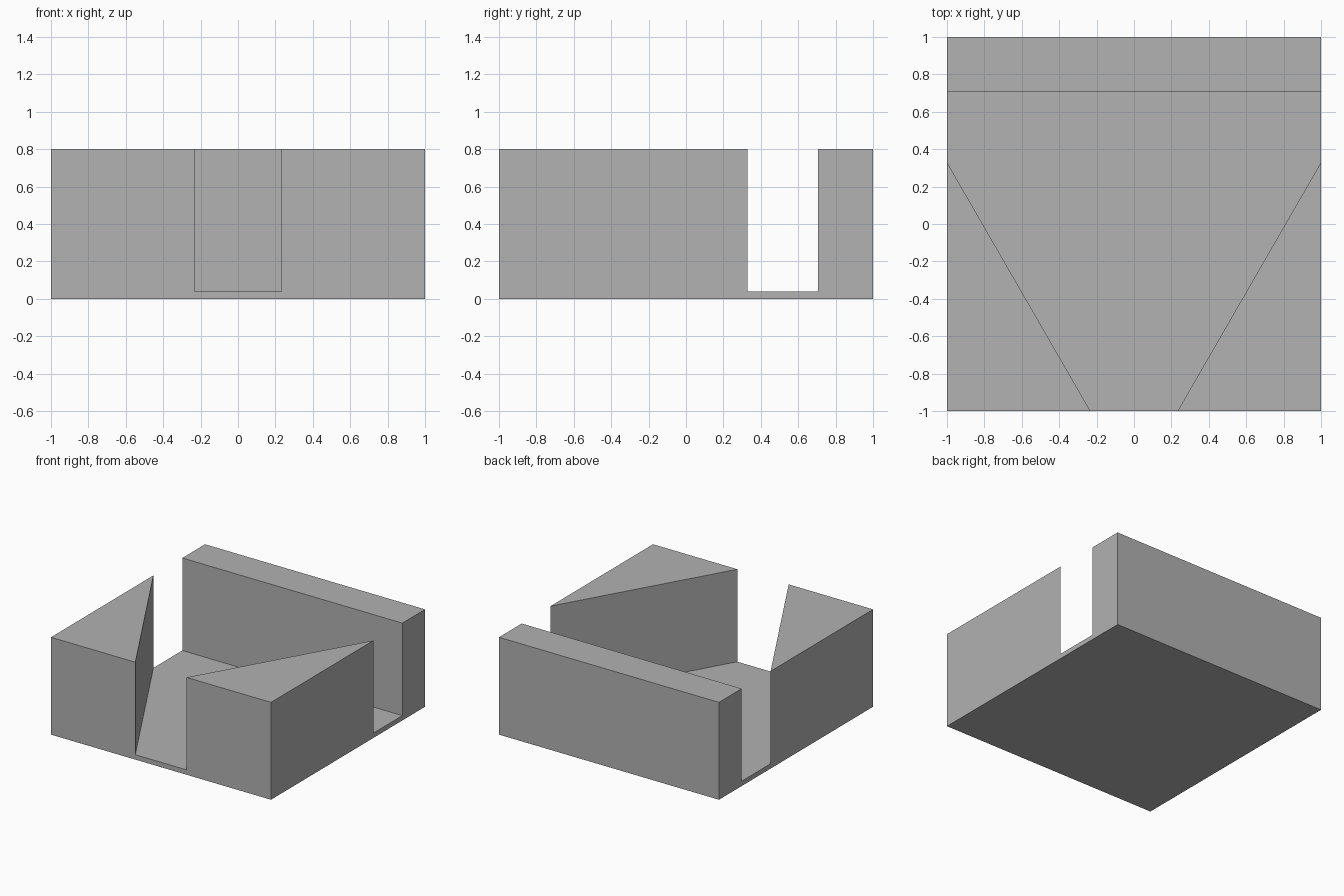
import bpy
import bmesh
from mathutils import Vector

old = bpy.data.objects.get("Cube")
if old:
    bpy.data.objects.remove(old, do_unlink=True)

grey = bpy.data.materials.new("plain_grey")
grey.use_nodes = True
colour = (0.445, 0.445, 0.445, 1)
grey.diffuse_color = colour
grey.node_tree.nodes["Principled BSDF"].inputs["Base Color"].default_value = colour


def prism(name, outline, bottom, top):
    """Extrude a flat outline straight up."""
    bm = bmesh.new()
    face = bm.faces.new([bm.verts.new((p[0], p[1], bottom)) for p in outline])
    grown = bmesh.ops.extrude_face_region(bm, geom=[face])["geom"]
    verts = [v for v in grown if isinstance(v, bmesh.types.BMVert)]
    bmesh.ops.translate(bm, verts=verts, vec=(0, 0, top - bottom))
    bmesh.ops.recalc_face_normals(bm, faces=bm.faces)
    mesh = bpy.data.meshes.new(name)
    bm.to_mesh(mesh)
    bm.free()
    mesh.materials.append(grey)
    obj = bpy.data.objects.new(name, mesh)
    bpy.context.collection.objects.link(obj)
    return obj


HEIGHT, FLOOR = 0.8, 0.04
BACK_WALL = 0.705

# Square block
block = prism("channel_block", [(-1, -1), (1, -1), (1, 1), (-1, 1)], 0, HEIGHT)

# Funnel channel: slanted walls run past the block at both ends
front, side = Vector((0.233, -1)), Vector((1, 0.33))
slant = (side - front) * 0.1
half = [front - slant, side + slant, Vector((side.x + slant.x, BACK_WALL))]
outline = half + [Vector((-p.x, p.y)) for p in reversed(half)]
cutter = prism("channel_cutter", outline, FLOOR, HEIGHT + 0.2)
cutter.hide_render = True

# Carve the channel, leaving the floor, back wall and two corner wedges
cut = block.modifiers.new("carve_channel", "BOOLEAN")
cut.operation = "DIFFERENCE"
cut.solver = "EXACT"
cut.object = cutter
bpy.context.view_layer.objects.active = block
block.select_set(True)
bpy.ops.object.modifier_apply(modifier=cut.name)
bpy.data.objects.remove(cutter, do_unlink=True)
